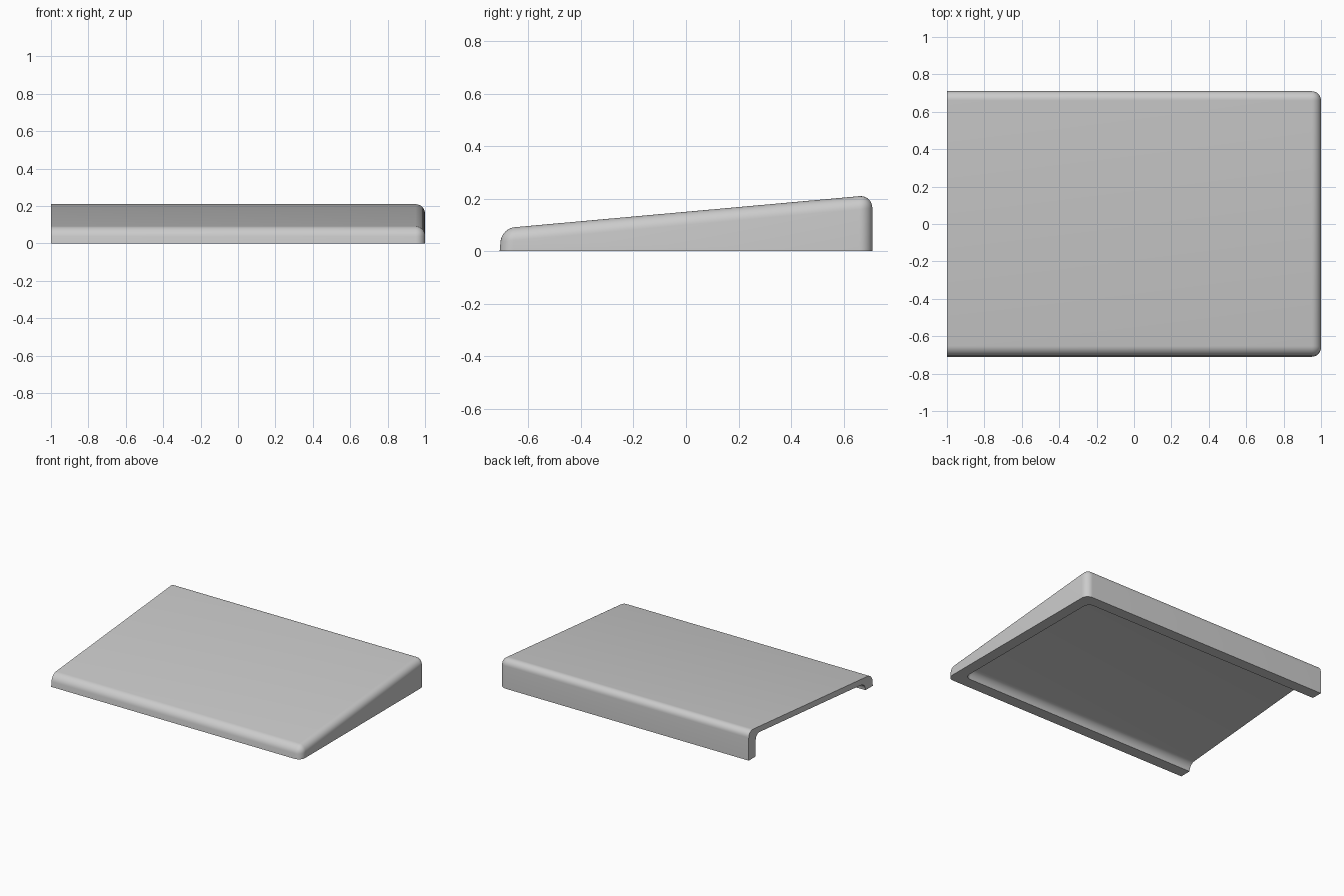
import bpy, bmesh, math

cube = bpy.data.objects.get("Cube")
if cube:
    bpy.data.objects.remove(cube, do_unlink=True)

grey = bpy.data.materials.new("light_grey")
grey.use_nodes = True
grey.diffuse_color = (0.6, 0.6, 0.6, 1)
grey.node_tree.nodes["Principled BSDF"].inputs["Base Color"].default_value = (0.6, 0.6, 0.6, 1)

SLOPE = 0.09      # rise of the top from front to back
MID_TOP = 0.15    # height of the top at the centre


def rounded_wedge(name, x0, x1, depth, drop, bottom, radius):
    """Sloped block with rounded top and corners, left square at x0."""
    def section(x):
        front_top = -depth + 0.008
        return [(x, -depth, bottom), (x, depth, bottom),
                (x, depth, MID_TOP + SLOPE * depth - drop),
                (x, front_top, MID_TOP + SLOPE * front_top - drop)]

    bm = bmesh.new()
    a = [bm.verts.new(p) for p in section(x0)]
    b = [bm.verts.new(p) for p in section(x1)]
    bm.faces.new(a)
    bm.faces.new(b[::-1])
    for i in range(4):
        j = (i + 1) % 4
        bm.faces.new((a[i], b[i], b[j], a[j]))
    bmesh.ops.recalc_face_normals(bm, faces=bm.faces)
    # Round every edge that touches neither the base nor the open end
    edges = []
    for e in bm.edges:
        on_end = all(v.co.x < x0 + 0.001 for v in e.verts)
        on_base = all(v.co.z < bottom + 0.001 for v in e.verts)
        if not on_end and not on_base:
            edges.append(e)
    bmesh.ops.bevel(bm, geom=edges, offset=radius, segments=8, profile=0.5,
                    affect='EDGES', clamp_overlap=True)
    bmesh.ops.recalc_face_normals(bm, faces=bm.faces)
    mesh = bpy.data.meshes.new(name)
    bm.to_mesh(mesh)
    bm.free()
    mesh.materials.append(grey)
    obj = bpy.data.objects.new(name, mesh)
    bpy.context.collection.objects.link(obj)
    return obj


# Outer body and the hollow underneath, open at the base and one end
shell = rounded_wedge("sloped_shell", -1, 1, 0.71, 0, 0, 0.05)
hollow = rounded_wedge("hollow_cutter", -1.1, 0.92, 0.63, 0.042, -0.05, 0.045)
hollow.hide_render = True

cut = shell.modifiers.new("hollow", 'BOOLEAN')
cut.operation = 'DIFFERENCE'
cut.solver = 'EXACT'
cut.object = hollow

bpy.ops.object.select_all(action='DESELECT')
shell.select_set(True)
bpy.context.view_layer.objects.active = shell
bpy.ops.object.modifier_apply(modifier=cut.name)
bpy.data.objects.remove(hollow, do_unlink=True)
bpy.ops.object.shade_smooth_by_angle(angle=math.radians(30))
